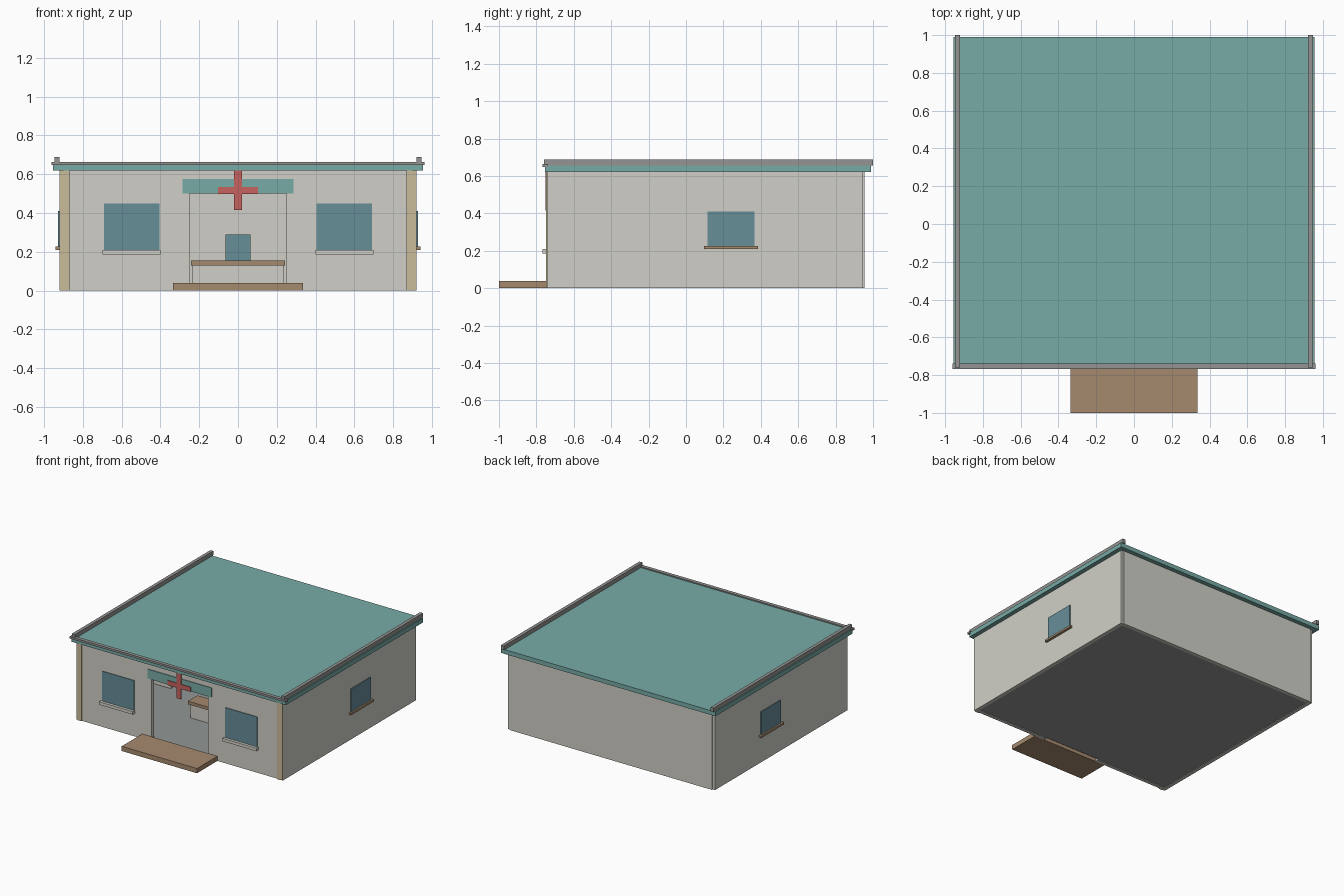
import bpy
import bmesh

if "Cube" in bpy.data.objects:
    bpy.data.objects.remove(bpy.data.objects["Cube"], do_unlink=True)


def material(name, rgb):
    """Flat colour given as sRGB 0-255, stored as linear."""
    linear = [((c / 255 + 0.055) / 1.055) ** 2.4 for c in rgb] + [1]
    mat = bpy.data.materials.new(name)
    mat.use_nodes = True
    mat.diffuse_color = linear
    mat.node_tree.nodes["Principled BSDF"].inputs["Base Color"].default_value = linear
    return mat


WALL = material("warm white plaster", (208, 207, 199))
TEAL = material("teal", (119, 171, 166))
GREY = material("trim grey", (148, 148, 147))
WOOD = material("brown wood", (166, 138, 110))
TAN = material("tan trim", (203, 188, 154))
GLASS = material("blue glass", (103, 142, 152))
RED = material("red", (198, 98, 95))
FLOOR = material("floor grey", (146, 150, 148))


def finish(name, bm, mat):
    bmesh.ops.recalc_face_normals(bm, faces=bm.faces)
    mesh = bpy.data.meshes.new(name)
    bm.to_mesh(mesh)
    bm.free()
    mesh.materials.append(mat)
    obj = bpy.data.objects.new(name, mesh)
    bpy.context.collection.objects.link(obj)
    return obj


def box(name, mat, x, y, z):
    """Box spanning the given (low, high) ranges."""
    bm = bmesh.new()
    bmesh.ops.create_cube(bm, size=1)
    for v in bm.verts:
        for i, (low, high) in enumerate((x, y, z)):
            v.co[i] = low if v.co[i] < 0 else high
    return finish(name, bm, mat)


def pair(name, mat, x, y, z):
    """The same box on the left (+x) and the right (-x)."""
    box("left_" + name, mat, x, y, z)
    box("right_" + name, mat, (-x[1], -x[0]), y, z)


def panel(name, mat, outline, y):
    """Upright (x, z) outline extruded between two depths."""
    bm = bmesh.new()
    face = bm.faces.new([bm.verts.new((px, y[0], pz)) for px, pz in outline])
    result = bmesh.ops.extrude_face_region(bm, geom=[face])
    for v in result["geom"]:
        if isinstance(v, bmesh.types.BMVert):
            v.co.y = y[1]
    return finish(name, bm, mat)


W, H = 0.92, 0.62          # half width and wall height
FRONT, BACK = -0.74, 0.955

# Shell with an open doorway
door, top = 0.25, 0.50
half = [(door, 0), (door, top)]
outline = [(-0.9, 0), (-door, 0), (-door, top), (door, top), (door, 0),
           (0.9, 0), (0.9, H), (-0.9, H)]
panel("front_wall", WALL, outline, (FRONT, FRONT + 0.03))
box("back_wall", WALL, (-0.9, 0.9), (BACK - 0.03, BACK), (0, H))
pair("side_wall", WALL, (0.89, W), (FRONT, BACK - 0.008), (0, H))
box("floor", FLOOR, (-0.89, 0.89), (FRONT + 0.03, BACK - 0.03), (0.004, 0.015))

# Corner trim
pair("corner_trim", TAN, (0.87, 0.90), (FRONT - 0.008, FRONT + 0.01), (0, H))
pair("corner_edge", TAN, (0.90, W - 0.003), (FRONT - 0.003, FRONT + 0.01), (0, H))

# Roof slab, side rails and front gutter
box("roof", TEAL, (-0.955, 0.955), (-0.755, 0.99), (H, 0.655))
pair("roof_rail", GREY, (0.92, 0.947), (-0.76, 1.0), (0.655, 0.688))
box("front_gutter", GREY, (-0.962, 0.962), (-0.767, -0.738), (0.648, 0.664))

# Windows and sills
pair("front_window", GLASS, (0.405, 0.69), (FRONT - 0.005, FRONT + 0.002), (0.21, 0.45))
pair("front_sill", WALL, (0.40, 0.70), (-0.767, FRONT), (0.186, 0.21))
pair("side_window", GLASS, (W - 0.002, W + 0.007), (0.115, 0.365), (0.226, 0.41))
pair("side_sill", WOOD, (W, 0.94), (0.095, 0.385), (0.21, 0.226))

# Sign board and cross
box("sign_board", TEAL, (-0.285, 0.285), (FRONT - 0.006, FRONT + 0.002), (0.50, 0.575))
a, b, z0, z1, z2, z3 = 0.02, 0.102, 0.415, 0.498, 0.535, H
right = [(a, z0), (a, z1), (b, z1), (b, z2), (a, z2), (a, z3)]
panel("sign_cross", RED, right + [(-x, z) for x, z in reversed(right)],
      (FRONT - 0.012, FRONT - 0.005))

# Entrance step
box("entrance_step", WOOD, (-0.335, 0.335), (-1.0, FRONT), (0, 0.038))

# Reception desk, screen and bed inside
box("desk_body", WALL, (-0.235, 0.235), (-0.27, -0.19), (0.015, 0.13))
box("desk_top", WOOD, (-0.242, 0.242), (-0.29, -0.17), (0.13, 0.155))
box("desk_screen", GLASS, (-0.065, 0.065), (-0.24, -0.22), (0.155, 0.288))
box("bed", WALL, (-0.82, -0.64), (0.06, 0.5), (0.015, 0.10))
